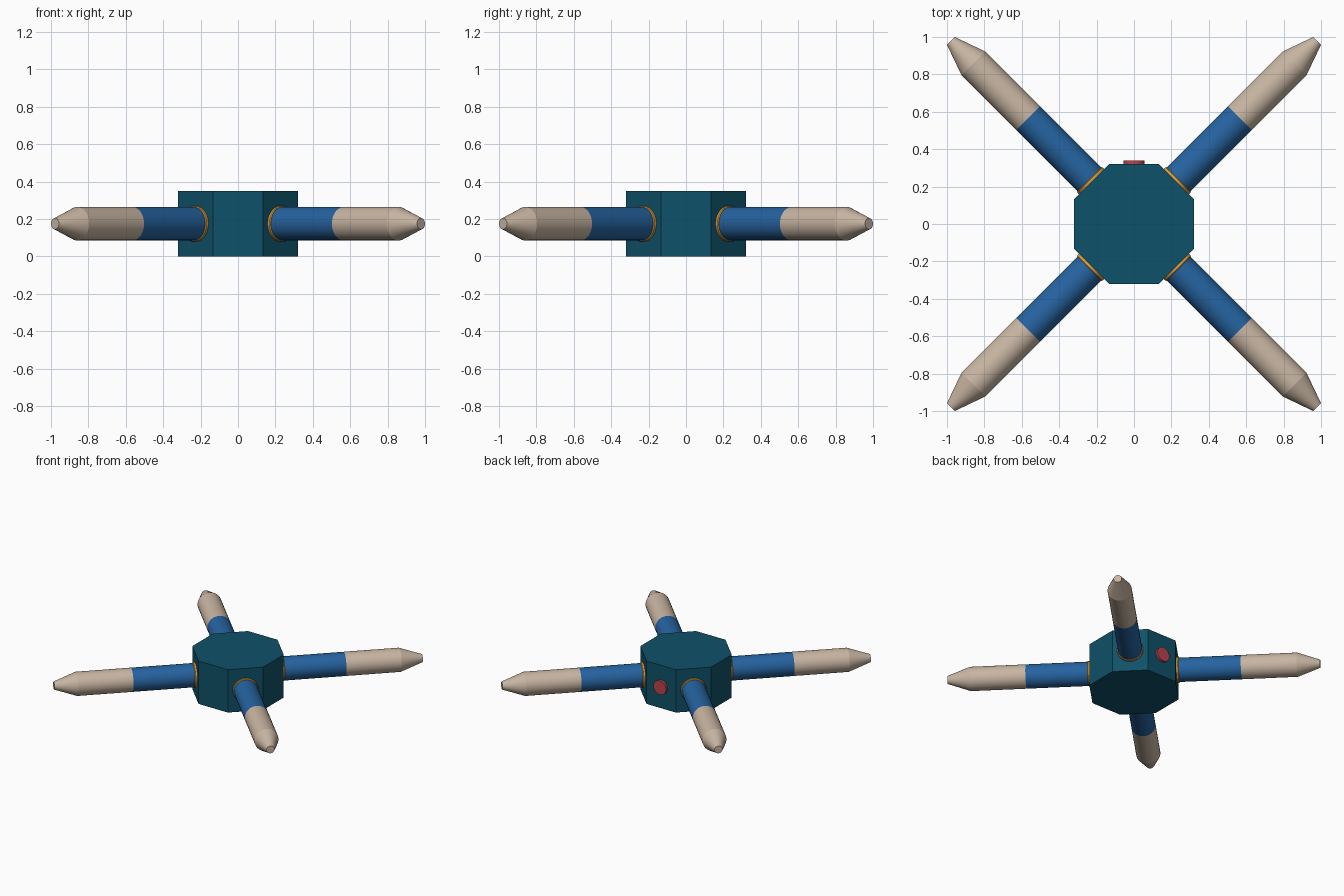
import bpy, bmesh, math
from mathutils import Matrix, Vector

if "Cube" in bpy.data.objects:
    bpy.data.objects.remove(bpy.data.objects["Cube"])

MID_Z = 0.175      # height of the arm axes
APOTHEM = 0.32     # centre to flat side of the octagonal body


def linear(c):
    c /= 255
    return c / 12.92 if c <= 0.04045 else ((c + 0.055) / 1.055) ** 2.4


def material(name, r, g, b):
    m = bpy.data.materials.new(name)
    m.diffuse_color = (linear(r), linear(g), linear(b), 1)
    m.use_nodes = True
    m.node_tree.nodes["Principled BSDF"].inputs["Base Color"].default_value = m.diffuse_color
    return m


teal = material("dark teal", 15, 81, 104)
blue = material("blue", 37, 99, 160)
tan = material("warm beige", 200, 181, 162)
gold = material("gold", 224, 160, 60)
red = material("muted red", 184, 68, 78)


def lathe(name, profile, segments, mat, matrix, smooth=True):
    """Solid of revolution about local z from (radius, height) points, capped at both ends."""
    bm = bmesh.new()
    rings = []
    for r, h in profile:
        rings.append([bm.verts.new((r * math.cos(a), r * math.sin(a), h))
                      for a in (2 * math.pi * (i + 0.5) / segments for i in range(segments))])
    for lo, hi in zip(rings, rings[1:]):
        for i in range(segments):
            j = (i + 1) % segments
            bm.faces.new((lo[i], lo[j], hi[j], hi[i]))
    bm.faces.new(rings[0][::-1])
    bm.faces.new(rings[-1])
    bm.transform(matrix)
    mesh = bpy.data.meshes.new(name)
    bm.to_mesh(mesh)
    bm.free()
    mesh.materials.append(mat)
    ob = bpy.data.objects.new(name, mesh)
    bpy.context.collection.objects.link(ob)
    if smooth:
        bpy.ops.object.select_all(action='DESELECT')
        ob.select_set(True)
        bpy.context.view_layer.objects.active = ob
        bpy.ops.object.shade_smooth_by_angle(angle=math.radians(15))
    return ob


def outward(angle):
    """Turn local z to point horizontally at the given angle, at arm height."""
    direction = Vector((math.cos(angle), math.sin(angle), 0))
    return Matrix.Translation((0, 0, MID_Z)) @ direction.to_track_quat('Z', 'Y').to_matrix().to_4x4()


# Octagonal body
corner = APOTHEM / math.cos(math.pi / 8)
lathe("body", [(corner, 0), (corner, 0.35)], 8, teal, Matrix(), smooth=False)

# Four diagonal arms: gold collar, blue arm, beige tapered tip
for k, place in enumerate(("back_right", "back_left", "front_left", "front_right")):
    m = outward(math.radians(45 + 90 * k))
    lathe(place + "_collar", [(0.096, 0.31), (0.096, 0.333), (0.092, 0.338)], 32, gold, m)
    lathe(place + "_arm", [(0.09, 0.30), (0.09, 0.80)], 32, blue, m)
    lathe(place + "_tip", [(0.09, 0.80), (0.09, 1.215), (0.03, 1.384)], 32, tan, m)

# Round button on the back
lathe("back_button", [(0.057, 0.31), (0.057, 0.34)], 32, red, outward(math.pi / 2))
